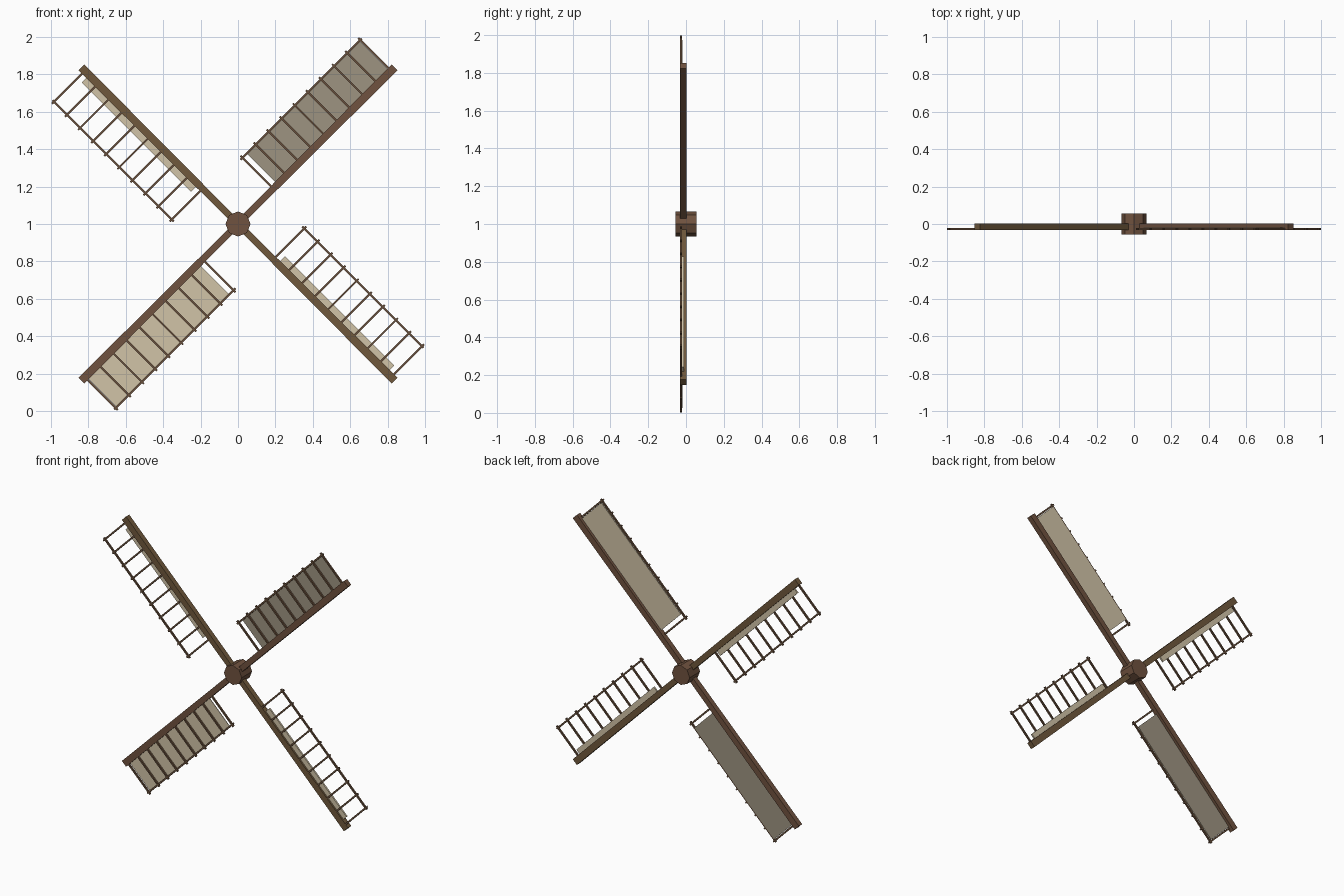
import bpy, bmesh, math
from mathutils import Matrix, Vector

cube = bpy.data.objects.get("Cube")
if cube:
    bpy.data.objects.remove(cube, do_unlink=True)


def material(name, rgb):
    m = bpy.data.materials.new(name)
    m.use_nodes = True
    m.diffuse_color = (*rgb, 1)
    m.node_tree.nodes["Principled BSDF"].inputs["Base Color"].default_value = (*rgb, 1)
    return m


red_wood = material("reddish wood", (0.160, 0.085, 0.050))
tan_wood = material("yellowish wood", (0.160, 0.098, 0.045))
lath_wood = material("lath wood", (0.140, 0.080, 0.045))
canvas = material("pale canvas", (0.64, 0.55, 0.39))
shaded_canvas = material("grey canvas", (0.34, 0.295, 0.22))

CENTRE = Vector((0, 0, 1))


def add_box(bm, u, v, y, taper=1.0):
    """Box in arm space: u runs outwards, v across; taper narrows the inner end."""
    for p in bmesh.ops.create_cube(bm, size=1)["verts"]:
        k = taper if p.co.x < 0 else 1.0
        p.co = Vector(((u[0] + u[1]) / 2 + p.co.x * (u[1] - u[0]),
                       (y[0] + y[1]) / 2 + p.co.y * (y[1] - y[0]),
                       (v[0] + v[1]) / 2 + p.co.z * (v[1] - v[0]) * k))


def finish(bm, name, mats, turn):
    # a negative turn about y lifts the arm counterclockwise in the front plane
    bm.transform(Matrix.Translation(CENTRE) @ Matrix.Rotation(-turn, 4, 'Y'))
    bmesh.ops.recalc_face_normals(bm, faces=bm.faces[:])
    mesh = bpy.data.meshes.new(name)
    for m in mats:
        mesh.materials.append(m)
    if len(mats) > 1:  # front face takes the second colour
        bm.normal_update()
        for f in bm.faces:
            f.material_index = 1 if f.normal.y < -0.5 else 0
    bm.to_mesh(mesh)
    bm.free()
    ob = bpy.data.objects.new(name, mesh)
    bpy.context.collection.objects.link(ob)


# Octagonal hub
bm = bmesh.new()
bmesh.ops.create_cone(bm, cap_ends=True, segments=8, radius1=0.067, radius2=0.067, depth=0.112)
bm.transform(Matrix.Rotation(math.pi / 2, 4, 'X'))
finish(bm, "hub", [red_wood], 0)

RUNGS, FIRST, LAST, HALF = 10, 0.268, 1.158, 0.0055
LATTICE_Y = (-0.033, -0.022)

for i, place in enumerate(("upper_left", "upper_right", "lower_right", "lower_left")):
    turn = math.radians(45 + 90 * i)
    spread = i % 2 == 0

    # Main spar
    bm = bmesh.new()
    add_box(bm, (0.03, 1.185), (-0.022, 0.022), (-0.033, 0.002), 0.82)
    finish(bm, place + "_spar", [red_wood if spread else tan_wood], turn)

    # Ladder of rungs tied by an outer rail
    bm = bmesh.new()
    for r in range(RUNGS):
        u = FIRST + (LAST - FIRST) * r / (RUNGS - 1)
        add_box(bm, (u - HALF, u + HALF), (0, 0.249), LATTICE_Y)
    add_box(bm, (FIRST - 0.015, LAST + 0.012), (0.228, 0.239), LATTICE_Y)
    finish(bm, place + "_lattice", [lath_wood], turn)

    # Spread cloth on one pair of arms, furled cloth on the other
    bm = bmesh.new()
    if spread:
        add_box(bm, (0.30, 1.15), (0.015, 0.228), (-0.0215, -0.0175))
        finish(bm, place + "_spread_sail", [canvas, shaded_canvas], turn)
    else:
        add_box(bm, (0.30, 1.125), (0.015, 0.055), (-0.0215, -0.010))
        finish(bm, place + "_furled_sail", [canvas], turn)
